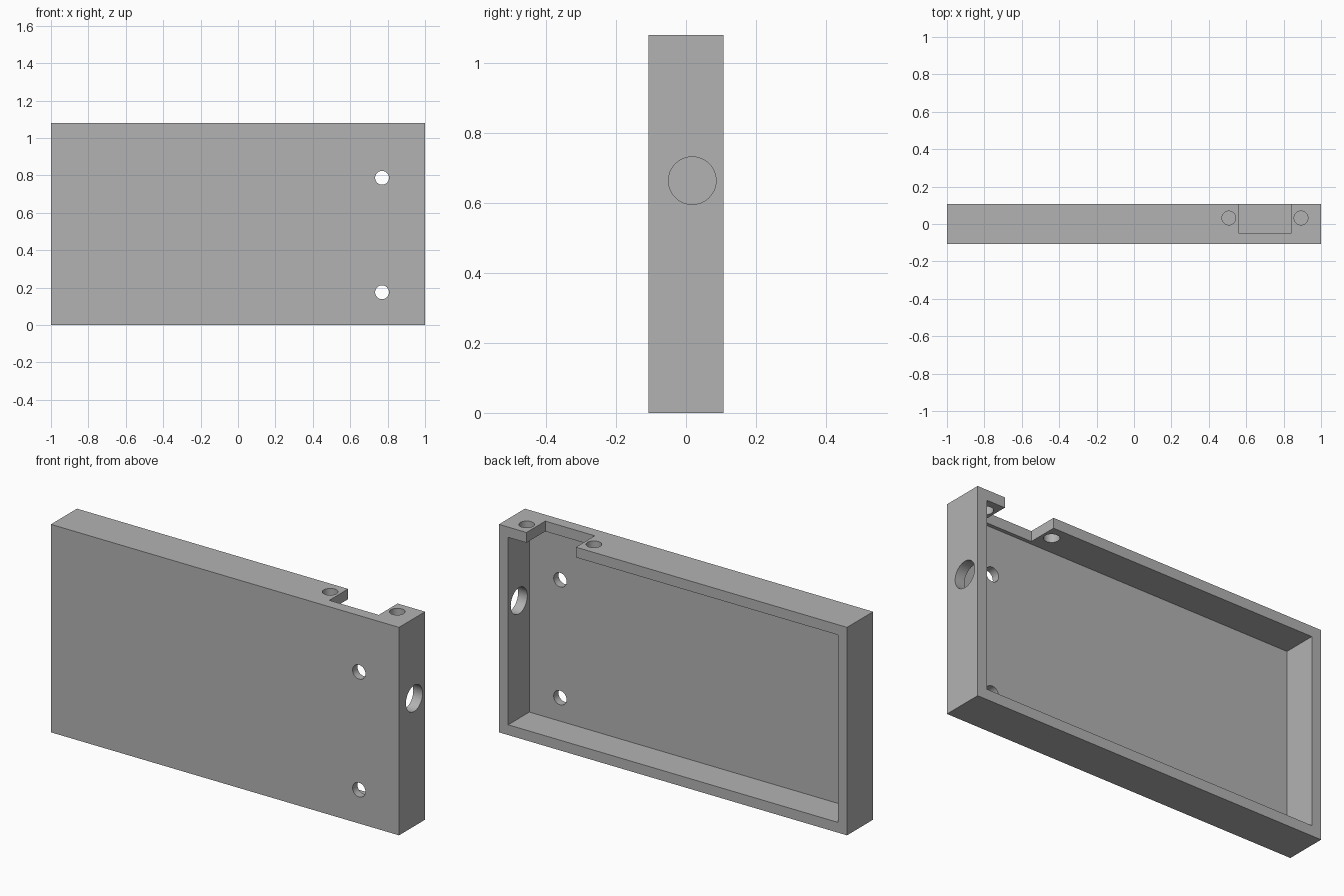
import bpy
from math import pi

cube = bpy.data.objects.get("Cube")
if cube:
    bpy.data.objects.remove(cube, do_unlink=True)

W, D, H = 2.0, 0.2133, 1.08      # outer size
WALL, PLATE = 0.0533, 0.04       # rim and front plate thickness
BACK = D / 2
EXTRA = 0.1                      # how far cutters overshoot the surface

grey = bpy.data.materials.new("grey_plastic")
grey.use_nodes = True
grey.diffuse_color = (0.45, 0.45, 0.45, 1)
grey.node_tree.nodes["Principled BSDF"].inputs["Base Color"].default_value = grey.diffuse_color


def box(name, low, high):
    """Box between two opposite corners."""
    centre = [(a + b) / 2 for a, b in zip(low, high)]
    bpy.ops.mesh.primitive_cube_add(size=1, location=centre)
    ob = bpy.context.object
    ob.name = name
    ob.scale = [b - a for a, b in zip(low, high)]
    bpy.ops.object.transform_apply(location=True, rotation=False, scale=True)
    ob.data.materials.append(grey)
    return ob


def drill(name, centre, radius, rotation=(0, 0, 0)):
    """Round cutter, along z unless rotated."""
    bpy.ops.mesh.primitive_cylinder_add(vertices=48, radius=radius, depth=0.16,
                                        location=centre, rotation=rotation)
    ob = bpy.context.object
    ob.name = name
    ob.data.materials.append(grey)
    return ob


# Solid block that becomes the open-backed tray
tray = box("enclosure_tray", (-W / 2, -BACK, 0), (W / 2, BACK, H))

# Cavity open to the back, and connector notch in the top rim
cutters = [
    box("cavity_cutter", (-W / 2 + WALL, -BACK + PLATE, WALL),
        (W / 2 - WALL, BACK + EXTRA, H - WALL)),
    box("notch_cutter", (0.558, -0.048, H - WALL - 0.03),
        (0.842, BACK + EXTRA, H + EXTRA)),
]

# Screw holes through the front plate
for z in (0.175, 0.787):
    cutters.append(drill("plate_hole_cutter", (0.77, -BACK, z), 0.037, (pi / 2, 0, 0)))

# Screw holes through the top rim, either side of the notch
for x in (0.507, 0.893):
    cutters.append(drill("rim_hole_cutter", (x, 0.032, H), 0.037))

# Cable hole through the left wall
cutters.append(drill("cable_hole_cutter", (W / 2, 0.018, 0.664), 0.068, (0, pi / 2, 0)))

# Cut everything, then discard the cutters
bpy.ops.object.select_all(action='DESELECT')
tray.select_set(True)
bpy.context.view_layer.objects.active = tray
for cutter in cutters:
    cutter.hide_render = True
    mod = tray.modifiers.new("cut", 'BOOLEAN')
    mod.operation = 'DIFFERENCE'
    mod.solver = 'EXACT'
    mod.object = cutter
    bpy.ops.object.modifier_apply(modifier=mod.name)
    bpy.data.objects.remove(cutter, do_unlink=True)

bpy.ops.object.shade_smooth_by_angle(angle=pi / 6)
